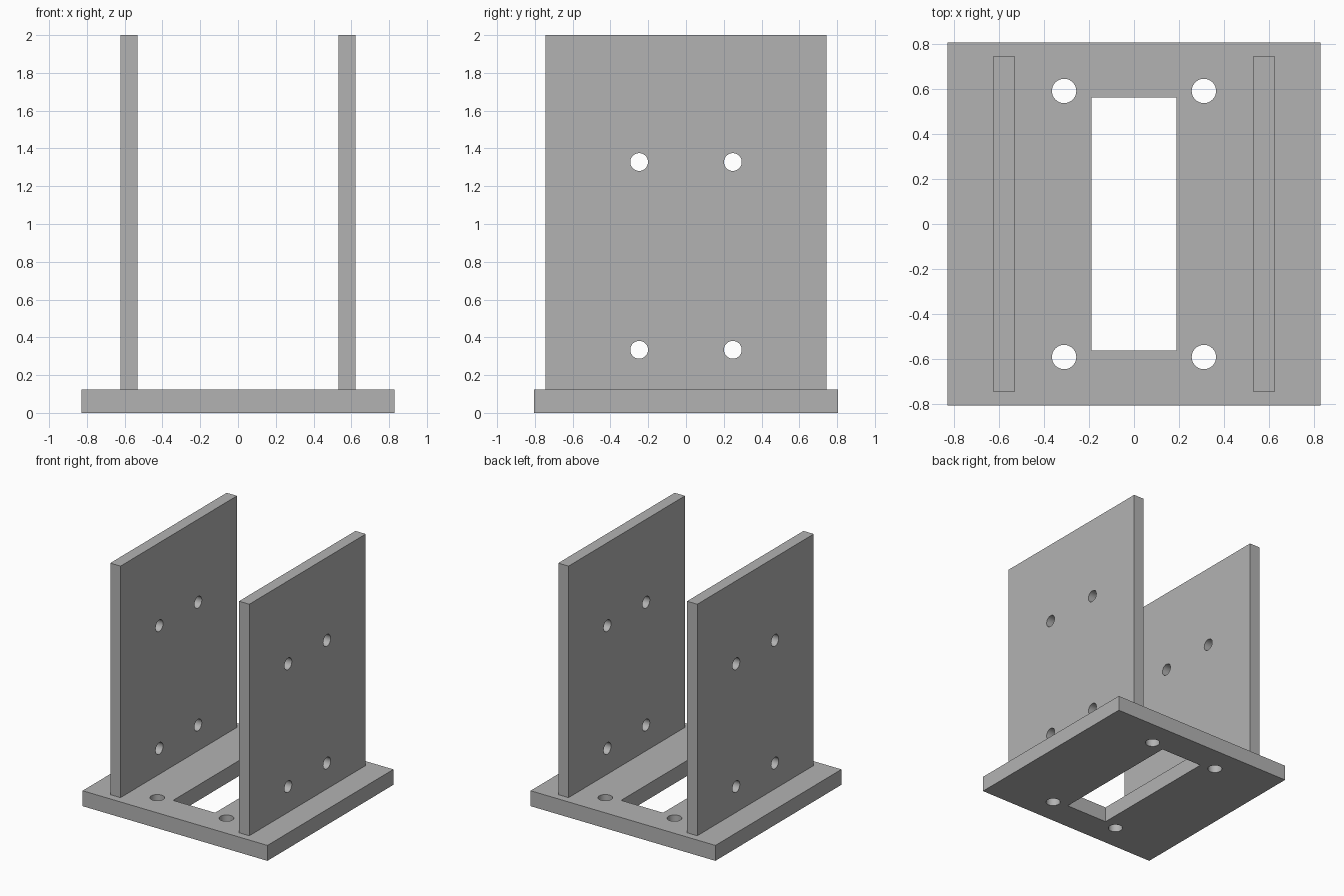
import bpy
from math import pi, radians

default_cube = bpy.data.objects.get("Cube")
if default_cube:
    bpy.data.objects.remove(default_cube, do_unlink=True)

grey = bpy.data.materials.new("plain_grey")
grey.use_nodes = True
colour = (0.45, 0.45, 0.45, 1)
grey.diffuse_color = colour
grey.node_tree.nodes["Principled BSDF"].inputs["Base Color"].default_value = colour


def box(name, centre, size):
    bpy.ops.mesh.primitive_cube_add(size=1, location=centre)
    obj = bpy.context.object
    obj.name = name
    obj.scale = size
    bpy.ops.object.transform_apply(location=False, rotation=False, scale=True)
    obj.data.materials.append(grey)
    return obj


def drill(centre, radius, rotation=(0, 0, 0)):
    bpy.ops.mesh.primitive_cylinder_add(
        vertices=48, radius=radius, depth=0.5, location=centre, rotation=rotation)
    cutter = bpy.context.object
    cutter.data.materials.append(grey)
    return cutter


def cut(obj, cutters):
    """Subtract every cutter, then discard the cutters."""
    bpy.ops.object.select_all(action='DESELECT')
    obj.select_set(True)
    bpy.context.view_layer.objects.active = obj
    for cutter in cutters:
        mod = obj.modifiers.new("hole", 'BOOLEAN')
        mod.operation = 'DIFFERENCE'
        mod.solver = 'EXACT'
        mod.object = cutter
        bpy.ops.object.modifier_apply(modifier=mod.name)
    for cutter in cutters:
        bpy.data.objects.remove(cutter, do_unlink=True)
    bpy.ops.object.shade_smooth_by_angle(angle=radians(30))


base_top = 0.125

# Base plate with a central slot and four mounting holes
base = box("base_plate", (0, 0, base_top / 2), (1.656, 1.612, base_top))
base_cutters = [box("slot_cutter", (0, 0, base_top / 2), (0.376, 1.124, 0.5))]
base_cutters += [drill((x, y, base_top / 2), 0.054)
                 for x in (-0.31, 0.31) for y in (-0.59, 0.59)]
cut(base, base_cutters)

# Two upright side plates, each with four cross holes
for side, name in ((1, "left_side_plate"), (-1, "right_side_plate")):
    x = side * 0.577
    plate = box(name, (x, 0, (2 + base_top) / 2), (0.092, 1.49, 2 - base_top))
    cut(plate, [drill((x, y, z), 0.047, (0, pi / 2, 0))
                for y in (-0.248, 0.248) for z in (0.334, 1.328)])
